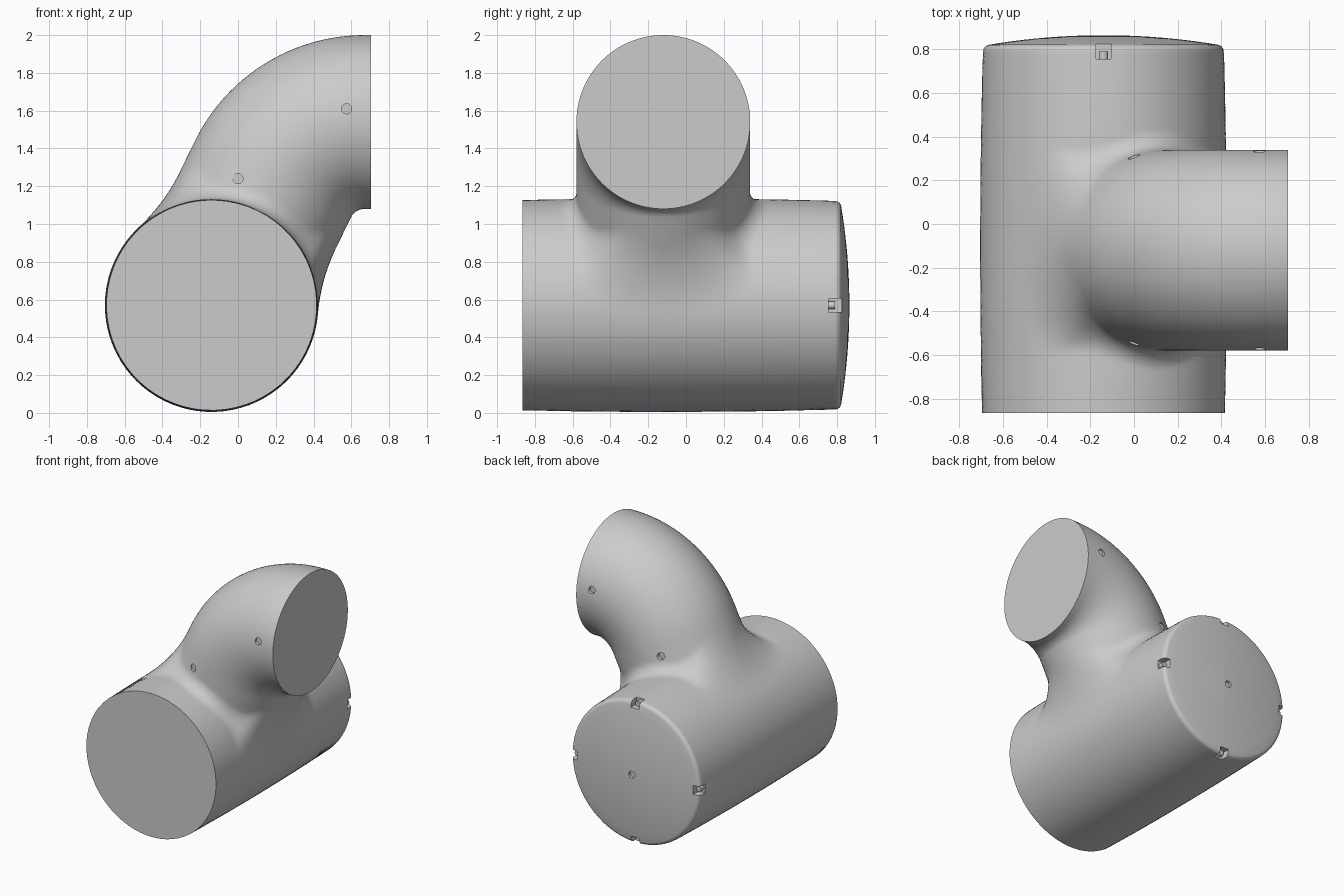
import bpy, bmesh
from math import sin, cos, pi, atan2, asin, sqrt, hypot, radians
from mathutils import Vector, Matrix

if "Cube" in bpy.data.objects:
    bpy.data.objects.remove(bpy.data.objects["Cube"])

YC = -0.12                       # y of the branch pipe
CX, CZ = -0.14, 0.57             # axis of the main barrel
YF, YB = -0.865, 0.79            # straight part of the barrel
BX, BZ, RB = 0.67, 1.0, 0.54     # bend centre and bend radius
RP = 0.46                        # branch pipe radius
N = 256                          # columns around the branch


def barrel_r(dy):
    return 0.565 - 0.015 * dy * dy


# Branch axis leaves the barrel axis and is tangent to the bend
d = hypot(BX - CX, BZ - CZ)
L = sqrt(d * d - RB * RB)
A = atan2(BZ - CZ, BX - CX) + asin(RB / d)
U = Vector((sin(A), 0, -cos(A)))
W = Vector((cos(A), 0, sin(A)))
C = Vector((CX, YC, CZ))


def local(u, y, w):
    return C + U * u + W * w + Vector((0, y, 0))


def on_barrel(alpha, y):
    r = barrel_r(y)
    return local(r * sin(alpha), y, r * cos(alpha))


def border(j):
    """Point (angle, y) on the unrolled barrel's outer rectangle."""
    q = (j + N // 8) % N
    side, f = q // (N // 4), (q % (N // 4)) / (N // 4)
    yf, yb = YF - YC, YB - YC
    return [(pi, yf + (yb - yf) * f), (pi - 2 * pi * f, yb),
            (-pi, yb + (yf - yb) * f), (-pi + 2 * pi * f, yf)][side]


def column(j):
    """Barrel skin, fillet, branch pipe and bend along one column."""
    phi = 2 * pi * j / N
    c, s = cos(phi), sin(phi)
    rho = 0.095 + 0.9 * c ** 6
    u, y = (RP + rho) * c, (RP + rho) * s
    R = barrel_r(y)
    w = sqrt((R + rho) ** 2 - u * u)
    foot = atan2(u, w)
    ba, by = border(j)
    pts = [on_barrel(ba + (foot - ba) * k / 24, by + (y - by) * k / 24) for k in range(25)]
    n1 = Vector((-u, 0, -w)).normalized()
    n2 = Vector((-c, -s, 0))
    for k in range(1, 13):
        p = Vector((u, y, w)) + n1.slerp(n2, k / 12) * rho
        pts.append(local(*p))
    for k in range(1, 4):
        pts.append(local(RP * c, RP * s, w + (L - w) * k / 4))
    for k in range(25):
        t = A * (1 - k / 24)
        q = RB - RP * c
        pts.append(Vector((BX - q * sin(t), YC + RP * s, BZ + q * cos(t))))
    pts.append(Vector((0.705, YC + RP * s, BZ + RB - RP * c)))
    return pts


def skin(bm, cols):
    grid = [[bm.verts.new(p) for p in col] for col in cols]
    for a, b in zip(grid, grid[1:] + grid[:1]):
        for k in range(len(a) - 1):
            bm.faces.new((a[k], b[k], b[k + 1], a[k + 1]))


def make(name, bm):
    me = bpy.data.meshes.new(name)
    bm.to_mesh(me)
    bm.free()
    ob = bpy.data.objects.new(name, me)
    bpy.context.collection.objects.link(ob)
    return ob


def cyl(bm, r, x, z, y0, y1):
    """Cylinder along y."""
    m = Matrix.Translation((x, (y0 + y1) / 2, z)) @ Matrix.Rotation(pi / 2, 4, 'X')
    bmesh.ops.create_cone(bm, cap_ends=True, segments=20, radius1=r, radius2=r,
                          depth=abs(y1 - y0), matrix=m)


def smooth(ob):
    bpy.ops.object.select_all(action='DESELECT')
    ob.select_set(True)
    bpy.context.view_layer.objects.active = ob
    bpy.ops.object.shade_smooth_by_angle(angle=radians(35))


# Main body: barrel, blended elbow and domed back
bm = bmesh.new()
skin(bm, [column(j) for j in range(N)])
r0 = barrel_r(YB - YC)
prof = [(YB, r0)]
for k in range(1, 7):
    t = radians(80) * k / 6
    prof.append((YB + 0.032 * sin(t), r0 - 0.032 * (1 - cos(t))))
y1, r1 = prof[-1]
prof += [(0.865 - (0.865 - y1) * (1 - k / 10) ** 2, r1 * (1 - k / 10)) for k in range(1, 11)]
cols = []
for i in range(N // 4):
    a = pi - 2 * pi * i / (N // 4)
    cols.append([C + (U * sin(a) + W * cos(a)) * r + Vector((0, y - YC, 0)) for y, r in prof])
skin(bm, cols)
bmesh.ops.remove_doubles(bm, verts=bm.verts, dist=1e-4)
bmesh.ops.holes_fill(bm, edges=[e for e in bm.edges if e.is_boundary], sides=0)
bmesh.ops.recalc_face_normals(bm, faces=bm.faces)
body = make("elbow_body", bm)

# Cutters: side dimples, centre dimple and four rim notches
bm = bmesh.new()
for x, z, dy in ((0.0, 1.24, 0.41), (0.575, 1.61, 0.435)):
    for s in (-1, 1):
        cyl(bm, 0.027, x, z, YC + s * dy, YC + s * (dy + 0.09))
cyl(bm, 0.027, CX, CZ, 0.845, 0.9)
for i in range(4):
    m = (Matrix.Translation((CX, 0.82, CZ)) @ Matrix.Rotation(i * pi / 2, 4, 'Y')
         @ Matrix.Translation((0, 0, 0.56)) @ Matrix.Diagonal((0.07, 0.13, 0.12, 1)))
    bmesh.ops.create_cube(bm, size=1, matrix=m)
bmesh.ops.recalc_face_normals(bm, faces=bm.faces)
cutter = make("cutter", bm)
cutter.hide_render = True
mod = body.modifiers.new("cuts", 'BOOLEAN')
mod.operation, mod.solver, mod.object = 'DIFFERENCE', 'EXACT', cutter
bpy.context.view_layer.objects.active = body
bpy.ops.object.modifier_apply(modifier="cuts")
bpy.data.objects.remove(cutter)
smooth(body)

# Small studs sitting in the rim notches
bm = bmesh.new()
for i in range(4):
    a = i * pi / 2
    cyl(bm, 0.021, CX + 0.522 * sin(a), CZ + 0.522 * cos(a), 0.75, 0.79)
smooth(make("rim_studs", bm))
